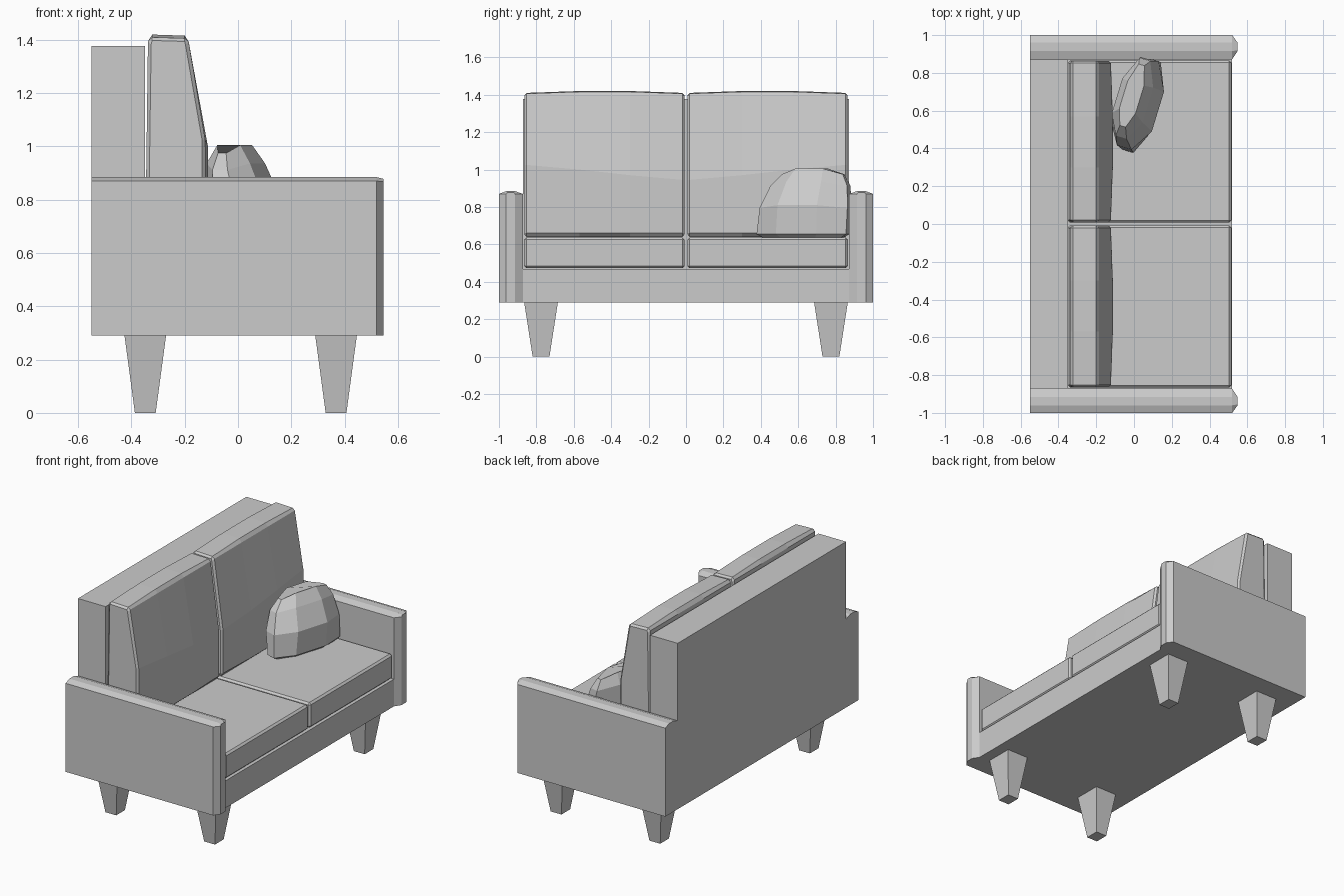
import bpy, bmesh
from mathutils import Matrix, Vector
from math import radians

if "Cube" in bpy.data.objects:
    bpy.data.objects.remove(bpy.data.objects["Cube"])


def loft(name, rings):
    """Closed solid through rings of equal point count."""
    bm = bmesh.new()
    vs = [[bm.verts.new(p) for p in r] for r in rings]
    n = len(rings[0])
    for a, b in zip(vs, vs[1:]):
        for i in range(n):
            j = (i + 1) % n
            bm.faces.new((a[i], a[j], b[j], b[i]))
    bm.faces.new(vs[0])
    bm.faces.new(vs[-1])
    bmesh.ops.recalc_face_normals(bm, faces=bm.faces)
    me = bpy.data.meshes.new(name)
    bm.to_mesh(me)
    bm.free()
    ob = bpy.data.objects.new(name, me)
    bpy.context.collection.objects.link(ob)
    return ob


def rect(x0, x1, y0, y1, z):
    return [(x0, y0, z), (x1, y0, z), (x1, y1, z), (x0, y1, z)]


def box(name, x0, x1, y0, y1, z0, z1, bevel=0):
    ob = loft(name, [rect(x0, x1, y0, y1, z0), rect(x0, x1, y0, y1, z1)])
    if bevel:
        m = ob.modifiers.new("bevel", 'BEVEL')
        m.width, m.segments = bevel, 1
    return ob


# Frame
box("base", -0.55, 0.52, -0.872, 0.872, 0.29, 0.468)
box("back_frame", -0.55, -0.35, -0.872, 0.872, 0.468, 1.377)

# Arm cross-section and its inset front cap, as (y, z)
arm = [(1, .29), (1, .87), (.96, .885), (.915, .885), (.872, .87), (.872, .29)]
cap = [(.962, .29), (.962, .868), (.955, .878), (.92, .878), (.913, .868), (.913, .29)]


def back_profile(s, y, inset, bulge, knee):
    i = inset
    pts = [(-.348 + i, .64 + i), (-.338 + i, 1.395 - i), (-.322, 1.41 - i + bulge),
           (-.2, 1.406 - i + bulge), (-.185 - i, 1.393 - i),
           (-.123 - i + bulge, knee), (-.122 - i + bulge, .66), (-.135 - i, .64 + i)]
    return [(x, s * y, z) for x, z in pts]


for s, side in ((1, "left"), (-1, "right")):
    loft(side + "_arm", [[(x, s * y, z) for y, z in p]
                         for x, p in ((-.55, arm), (.52, arm), (.547, cap))])
    # Seat cushion
    ys = sorted((s * .007, s * .866))
    box(side + "_seat_cushion", -.35, .516, *ys, .473, .637, .012)
    # Back cushion, slightly domed along its width
    loft(side + "_back_cushion", [back_profile(s, *r) for r in (
        (.009, .012, 0, .945), (.02, 0, 0, .945), (.3, 0, .01, .97),
        (.57, 0, .01, 1.0), (.852, 0, 0, 1.025), (.864, .012, 0, 1.025))])
    # Tapered legs
    for cx, end in ((.368, "front"), (-.348, "back")):
        cy = s * .775
        loft(f"{side}_{end}_leg", [
            rect(cx - .039, cx + .039, cy - .045, cy + .045, 0),
            rect(cx - .078, cx + .078, cy - .09, cy + .09, .29)])

# Throw pillow: faceted rings (z, centre x, centre y, half width, half thickness)
turn = Matrix.Rotation(radians(-17), 3, 'Z')
shape = [(-1, -.35), (-.5, -1), (.4, -1), (1, -.35), (1, .35), (.4, 1), (-.5, 1), (-1, .35)]
layers = [(.632, .045, .625, .21, .05), (.655, .04, .625, .25, .085),
          (.80, .02, .64, .245, .115), (.92, -.005, .665, .215, .085),
          (.985, -.01, .68, .17, .045)]
rings = []
for z, cx, cy, w, t in layers:
    tilt = .02 * (z - .63) / .35  # the top edge rises toward the middle
    rings.append([turn @ Vector((b * t, a * w, 0)) +
                  Vector((cx, cy, z + tilt * (1 if abs(a) < 1 else -.5))) for a, b in shape])
loft("throw_pillow", rings)
